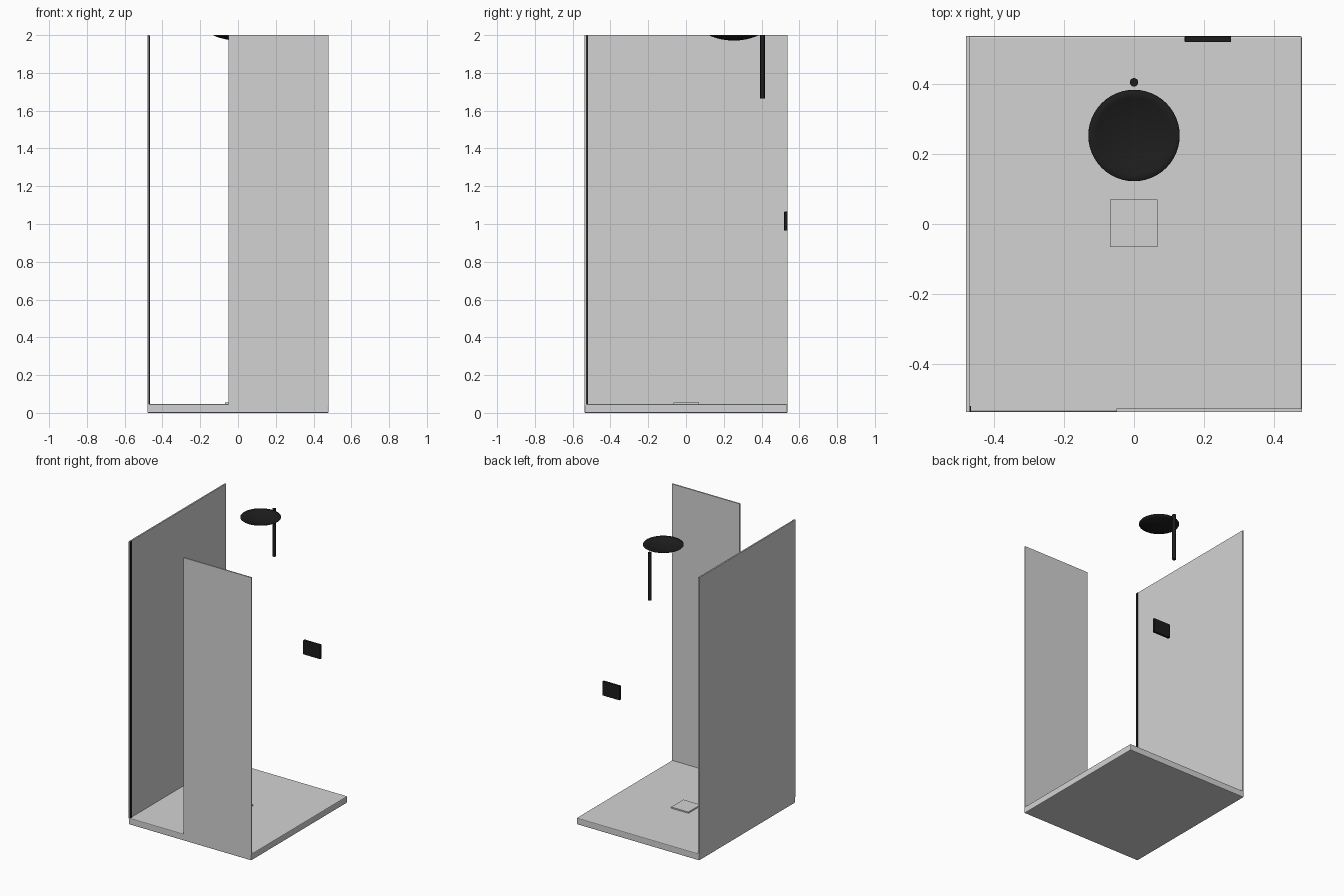
import bpy, bmesh, math

if "Cube" in bpy.data.objects:
    bpy.data.objects.remove(bpy.data.objects["Cube"])


def material(name, value):
    m = bpy.data.materials.new(name)
    m.diffuse_color = (value, value, value, 1)
    m.use_nodes = True
    m.node_tree.nodes["Principled BSDF"].inputs["Base Color"].default_value = m.diffuse_color
    return m


GREY = material("light_grey", 0.65)
BLACK = material("matt_black", 0.012)


def finish(name, bm, mat):
    me = bpy.data.meshes.new(name)
    bm.to_mesh(me)
    bm.free()
    ob = bpy.data.objects.new(name, me)
    bpy.context.collection.objects.link(ob)
    me.materials.append(mat)
    return ob


def box(name, lo, hi, mat, bevel=0.0):
    bm = bmesh.new()
    bmesh.ops.create_cube(bm, size=1)
    for v in bm.verts:
        v.co = [(a + b) / 2 + c * (b - a) for a, b, c in zip(lo, hi, v.co)]
    ob = finish(name, bm, mat)
    if bevel:
        mod = ob.modifiers.new("bevel", 'BEVEL')
        mod.width = bevel
        mod.segments = 2
    return ob


def smooth(ob):
    for p in ob.data.polygons:
        p.use_smooth = True


HX, HY, TOP, TRAY = 0.48, 0.537, 2.0, 0.046

# Tray and drain cover
box("shower_tray", (-HX, -HY, 0), (HX, HY, TRAY), GREY, 0.005)
box("drain_cover", (-0.068, -0.066, TRAY - 0.01), (0.067, 0.07, 0.055), GREY)

# Side and front screens
box("side_panel", (-HX, -HY, TRAY - 0.006), (-0.47, HY, TOP), GREY)
box("front_panel", (-0.05, -HY, TRAY - 0.006), (HX, -HY + 0.009, TOP), GREY)

# Dark seal along the front edge of the side screen
box("edge_seal", (-0.474, -HY - 0.0005, TRAY), (-0.466, -0.52, TOP - 0.001), BLACK)

# Mixer plate at the back
box("mixer_plate", (0.145, 0.52, 0.965), (0.278, HY, 1.065), BLACK, 0.002)

# Riser pipe
bm = bmesh.new()
bmesh.ops.create_cone(bm, cap_ends=True, segments=24, radius1=0.012,
                      radius2=0.012, depth=0.335)
bmesh.ops.translate(bm, verts=bm.verts, vec=(0, 0.405, 1.8325))
riser = finish("riser_pipe", bm, BLACK)
for p in riser.data.polygons:
    p.use_smooth = abs(p.normal.z) < 0.5

# Shallow dished shower head, open at the top
R, DEPTH, SEG, RINGS = 0.13, 0.027, 48, 6
bm = bmesh.new()
centre = bm.verts.new((0, 0.253, TOP - DEPTH))
prev = None
for i in range(1, RINGS + 1):
    t = i / RINGS
    ring = [bm.verts.new((R * t * math.cos(a), 0.253 + R * t * math.sin(a),
                          TOP - DEPTH * (1 - t * t)))
            for a in (math.tau * k / SEG for k in range(SEG))]
    for k in range(SEG):
        n = (k + 1) % SEG
        if prev:
            bm.faces.new((prev[k], ring[k], ring[n], prev[n]))
        else:
            bm.faces.new((centre, ring[k], ring[n]))
    prev = ring
head = finish("shower_head", bm, BLACK)
smooth(head)
shell = head.modifiers.new("thickness", 'SOLIDIFY')
shell.thickness = 0.002
shell.offset = -1
